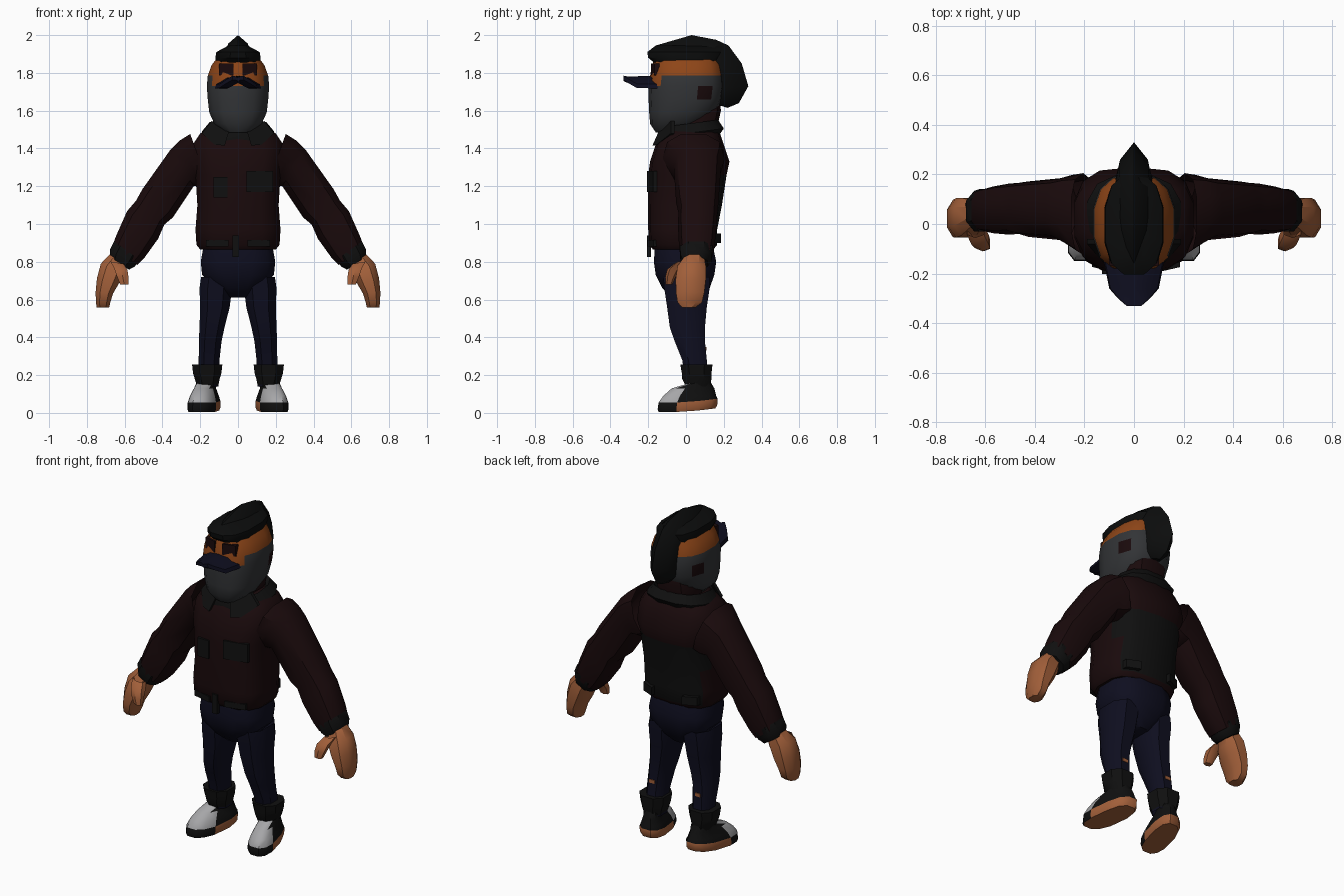
import bpy, bmesh
from math import sin, cos, pi, radians, copysign


def material(name, r, g, b):
    m = bpy.data.materials.new(name)
    m.diffuse_color = (r, g, b, 1)
    return m


MAROON = material("maroon cloth", .010, .003, .0035)
DARK = material("dark cloth", .005, .005, .005)
BLACK = material("black hair", .0035, .0038, .0038)
GREY = material("mask grey", .032, .034, .037)
DENIM = material("denim", .0045, .0045, .014)
SKIN = material("skin", .36, .115, .042)
ORANGE = material("face orange", .27, .06, .009)
WHITE = material("shoe white", .38, .38, .39)


def skin(name, rings, mat, mirror=False, paint=(), move=None, smooth=40, caps=(1, 1)):
    """Join rings of points into a shell; paint = [(material, test)]."""
    bm = bmesh.new()
    vs = [[bm.verts.new(move(*p) if move else p) for p in r] for r in rings]
    n = len(vs[0])
    for a, b in zip(vs, vs[1:]):
        for i in range(n):
            j = (i + 1) % n
            bm.faces.new((a[i], a[j], b[j], b[i]))
    ends = [bm.faces.new(vs[0]), bm.faces.new(vs[-1])]
    bmesh.ops.recalc_face_normals(bm, faces=bm.faces)
    for keep, f in zip(caps, ends):
        if not keep:
            bm.faces.remove(f)
    for f in bm.faces:
        f.smooth = True
        c = f.calc_center_median()
        for k, (_, test) in enumerate(paint):
            if test(c):
                f.material_index = k + 1
    me = bpy.data.meshes.new(name)
    bm.to_mesh(me)
    bm.free()
    me.set_sharp_from_angle(angle=radians(smooth))
    for m in [mat] + [p[0] for p in paint]:
        me.materials.append(m)
    ob = bpy.data.objects.new(name, me)
    bpy.context.collection.objects.link(ob)
    if mirror:
        ob.modifiers.new("mirror", 'MIRROR')
    return ob


def ring(x, y, z, ra, rb, ang=0, n=10, p=.8):
    """Rounded cross-section; its first axis is tilted by ang in the xz plane."""
    ts = [2 * pi * (i + .5) / n for i in range(n)]
    us = [copysign(abs(cos(t)) ** p, cos(t)) for t in ts]
    ws = [copysign(abs(sin(t)) ** p, sin(t)) for t in ts]
    mu, mw = max(us), max(ws)
    a = radians(ang)
    return [(x + ra * u / mu * cos(a), y + rb * w / mw, z + ra * u / mu * sin(a))
            for u, w in zip(us, ws)]


def column(name, rows, mat, n=10, p=.8, **kw):
    """Upright shell; rows are (z, centre x, half width, front y, back y)."""
    return skin(name, [ring(x, (f + b) / 2, z, r, (b - f) / 2, 0, n, p)
                       for z, x, r, f, b in rows], mat, **kw)


def limb(name, rows, mat, n=8, **kw):
    return skin(name, [ring(*r, n=n) for r in rows], mat, **kw)


def slab(name, x0, x1, y0, y1, z0, z1, mat, mirror=False, slant=0):
    """Box whose x1 side is set back by slant."""
    return skin(name, [[(x0, y0, z), (x1, y0 + slant, z), (x1, y1 + slant, z), (x0, y1, z)]
                       for z in (z0, z1)], mat, mirror)


# Jacket body with a grey lower back panel
column("jacket_body", [
    (.865, 0, .20, -.175, .145), (.89, 0, .22, -.195, .165), (.97, 0, .225, -.20, .165),
    (1.10, 0, .215, -.20, .19), (1.26, 0, .225, -.20, .215), (1.33, 0, .24, -.19, .23),
    (1.42, 0, .24, -.16, .20), (1.48, 0, .20, -.12, .18), (1.52, 0, .12, -.09, .14)],
    MAROON, n=14, p=.68, caps=(1, 0),
    paint=[(DARK, lambda c: c.y > .11 and .9 < c.z < 1.26)])
slab("zip_pull", -.03, .005, -.207, -.185, .825, .94, DARK)
slab("chest_pocket", .045, .185, -.206, -.185, 1.17, 1.28, DARK, slant=.032)
slab("small_pocket", -.13, -.055, -.202, -.185, 1.14, 1.25, DARK)
slab("waist_tab", .05, .17, -.203, -.185, .88, .915, DARK, True, slant=.03)
slab("back_tab", .10, .18, .15, .185, .90, .95, DARK, True, slant=-.035)

# Collar ring and its two front points
column("collar", [
    (1.45, 0, .18, -.14, .17), (1.49, 0, .19, -.14, .20),
    (1.54, 0, .15, -.12, .17), (1.50, 0, .12, -.09, .13)],
    DARK, n=12, caps=(0, 0), move=lambda x, y, z: (x, y, z + .13 * (y - .08)))
flap = [(.14, -.08, 1.545), (.19, -.08, 1.48), (.125, -.155, 1.42),
        (.07, -.178, 1.415), (.045, -.14, 1.50)]
skin("collar_point", [flap, [(x, y + .02, z) for x, y, z in flap]], DARK, True)

# Sleeves, cuffs and hands
limb("sleeve", [
    (.205, .04, 1.345, .14, .165, 70), (.25, .053, 1.32, .135, .145, 64),
    (.295, .06, 1.298, .115, .125, 58),
    (.425, .06, 1.11, .11, .112, 43), (.465, .063, 1.06, .098, .103, 40),
    (.505, .06, .995, .11, .103, 42), (.57, .057, .88, .095, .094, 38),
    (.60, .055, .83, .082, .085, 35)], MAROON, n=10, mirror=True, caps=(0, 1))
limb("sleeve_cuff", [
    (.59, .055, .86, .082, .086, 36), (.612, .052, .82, .08, .082, 34),
    (.628, .05, .79, .06, .065, 32)], DARK, mirror=True, caps=(0, 1))
limb("hand", [
    (.63, .045, .82, .05, .05, 30), (.665, .03, .765, .066, .075, 22),
    (.688, .025, .70, .06, .08, 12), (.708, .022, .635, .046, .075, 5),
    (.714, .02, .585, .038, .065, 0), (.715, .015, .558, .033, .035, 0)],
    SKIN, mirror=True, caps=(0, 1))
limb("thumb", [
    (.64, -.025, .795, .035, .03, 10), (.62, -.065, .76, .035, .035, 5),
    (.61, -.082, .72, .03, .028, 0), (.602, -.09, .68, .022, .018, 0)],
    SKIN, n=6, mirror=True, caps=(0, 1))

# Trousers
column("hips", [
    (.87, 0, .185, -.165, .145), (.80, 0, .197, -.17, .16), (.73, 0, .19, -.16, .15),
    (.66, 0, .12, -.125, .125), (.61, 0, .05, -.07, .08)], DENIM, n=12, p=.7, caps=(0, 1))
column("trouser_leg", [
    (.72, .112, .083, -.12, .125), (.66, .118, .086, -.115, .125), (.56, .122, .078, -.10, .11),
    (.45, .138, .066, -.085, .10), (.38, .147, .06, -.06, .10), (.28, .153, .055, -.02, .11),
    (.14, .155, .052, .0, .125)], DENIM, n=8, mirror=True, caps=(0, 0))
column("trouser_cuff", [
    (.255, .163, .08, -.03, .14), (.21, .163, .075, -.022, .135), (.18, .163, .066, -.02, .135),
    (.14, .16, .055, .0, .125)], DARK, n=8, mirror=True, caps=(1, 0))
slab("trouser_rip", .135, .17, .09, .108, .33, .35, SKIN, True)

# Shoes, toes turned outwards
column("shoe", [
    (.005, 0, .07, -.145, .155), (.02, 0, .076, -.15, .165), (.055, 0, .075, -.145, .168),
    (.09, 0, .066, -.12, .16), (.13, 0, .05, -.075, .15), (.155, 0, .05, .01, .135),
    (.17, 0, .048, .02, .13)], DARK, n=12, mirror=True, p=.75, caps=(1, 0),
    move=lambda x, y, z: (.17 + x - .2 * (y - .06), y,
                          z + max(0, y * .12) * (z < .06)),
    paint=[(WHITE, lambda c: c.z > .055 and c.y < -.01),
           (SKIN, lambda c: c.z < .065 and c.y > -.07)])

# Head: grey mask below, bare face above, dark ear patch
column("neck", [(1.49, 0, .11, -.06, .16), (1.60, 0, .12, -.06, .185),
                (1.64, 0, .10, -.04, .18)], MAROON, caps=(0, 0))
column("head", [
    (1.485, 0, .07, -.16, .02), (1.53, 0, .125, -.19, .08), (1.59, 0, .152, -.195, .165),
    (1.66, 0, .16, -.198, .195), (1.73, 0, .165, -.198, .205), (1.785, 0, .16, -.19, .20),
    (1.84, 0, .14, -.18, .19), (1.88, 0, .11, -.165, .18)], GREY, n=14, p=.8, caps=(1, 0),
    paint=[(ORANGE, lambda c: c.z > (1.74 if c.y < -.1 else 1.77)),
           (MAROON, lambda c: 1.63 < c.z < 1.73 and .06 < c.y < .13)])
slab("eye_shade", .025, .10, -.186, -.16, 1.785, 1.85, MAROON, True, slant=.02)

# Cap of hair and the raised crest sweeping over it
column("hair_cap", [
    (1.855, 0, .115, -.17, .18), (1.88, 0, .12, -.20, .19), (1.91, 0, .115, -.205, .20),
    (1.945, 0, .05, -.16, .19)], BLACK, n=12, caps=(0, 1))
crest = [  # outer y, z; inner y, z; half width
    (-.20, 1.90, -.18, 1.87, .03), (-.16, 1.945, -.13, 1.90, .055), (.03, 2.0, .02, 1.91, .065),
    (.16, 1.975, .13, 1.90, .07), (.225, 1.945, .16, 1.86, .075), (.295, 1.85, .18, 1.80, .075),
    (.33, 1.73, .19, 1.72, .07), (.28, 1.64, .18, 1.66, .06), (.22, 1.615, .17, 1.63, .03)]
rings = []
for oy, oz, iy, iz, w in crest:
    my, mz = iy + (oy - iy) * .5, iz + (oz - iz) * .5
    rings.append([(-w, iy, iz), (-w * .8, my, mz), (0, oy, oz), (w * .8, my, mz), (w, iy, iz)])
skin("hair_crest", rings, BLACK)

# Arched bill standing out over the mask
rings = []
for y, w, top, low in ((-.12, .13, 1.775, 1.71), (-.17, .118, 1.785, 1.71),
                       (-.26, .10, 1.782, 1.712), (-.30, .065, 1.78, 1.735),
                       (-.33, .03, 1.775, 1.755)):
    mid = (top * 2 + low) / 3
    rings.append([(-w, y, low + .008), (-w * .95, y, low + .03), (-w * .5, y, mid + .014),
                  (0, y, top), (w * .5, y, mid + .014), (w * .95, y, low + .03),
                  (w, y, low + .008), (w * .5, y, low + .008), (0, y, mid - .012),
                  (-w * .5, y, low + .008)])
skin("bill", rings, DENIM)
